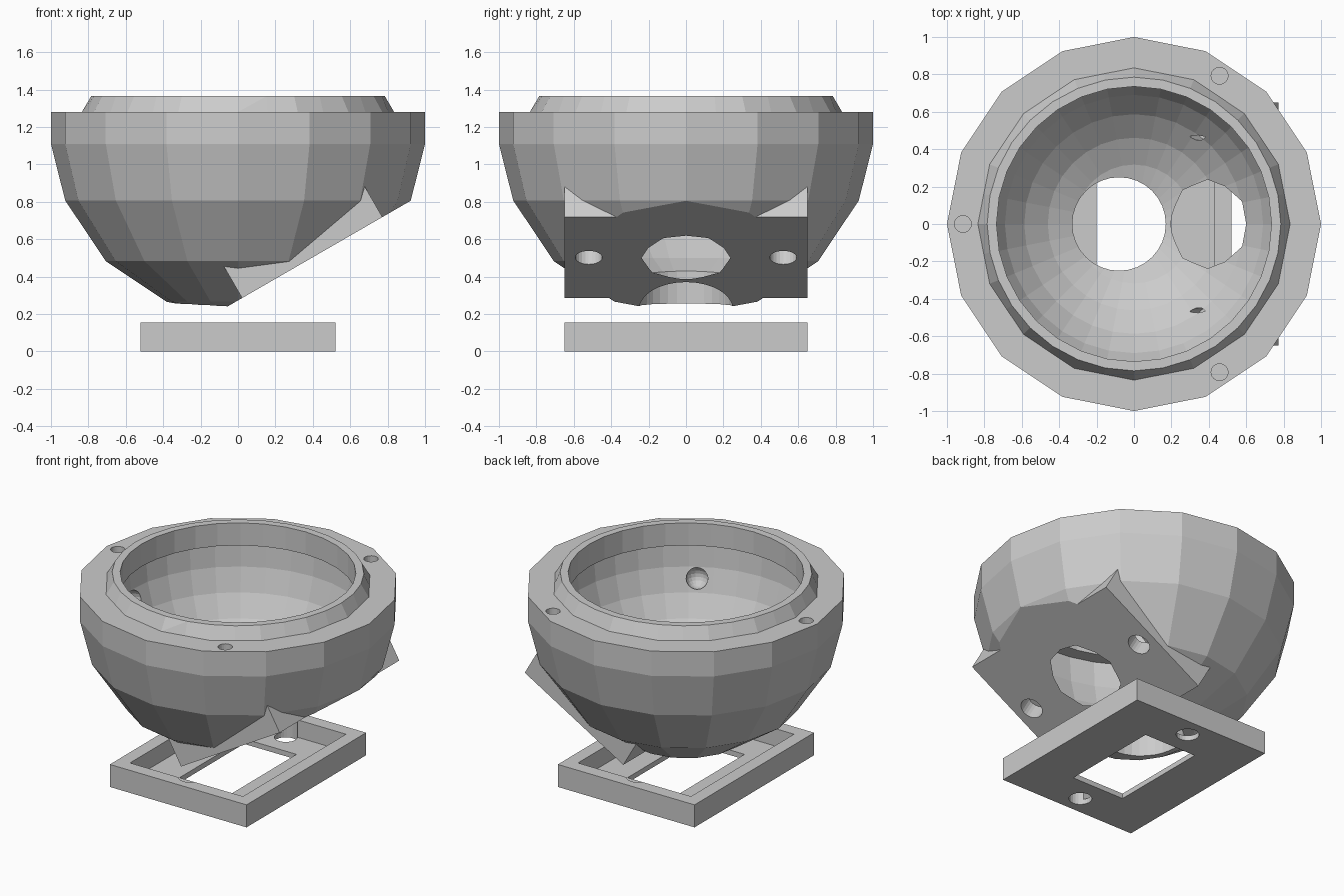
import bpy, bmesh, math
from mathutils import Matrix, Vector

if "Cube" in bpy.data.objects:
    bpy.data.objects.remove(bpy.data.objects["Cube"])

grey = bpy.data.materials.new("plain_grey")
grey.diffuse_color = (0.6, 0.6, 0.6, 1)
grey.use_nodes = True
grey.node_tree.nodes["Principled BSDF"].inputs["Base Color"].default_value = grey.diffuse_color


def finish(name, bm):
    bmesh.ops.remove_doubles(bm, verts=bm.verts, dist=1e-5)
    bmesh.ops.recalc_face_normals(bm, faces=bm.faces)
    me = bpy.data.meshes.new(name)
    bm.to_mesh(me)
    bm.free()
    me.materials.append(grey)
    ob = bpy.data.objects.new(name, me)
    bpy.context.collection.objects.link(ob)
    return ob


def lathe(name, profile, segs):
    """Closed solid of revolution; a radius may be a function of the index."""
    bm = bmesh.new()
    rings = []
    for r, z in profile:
        if r == 0:
            rings.append([bm.verts.new((0, 0, z))] * segs)
            continue
        ring = []
        for i in range(segs):
            a = 2 * math.pi * i / segs
            rr = r(i) if callable(r) else r
            ring.append(bm.verts.new((rr * math.cos(a), rr * math.sin(a), z)))
        rings.append(ring)
    for lo, hi in zip(rings, rings[1:]):
        for i in range(segs):
            j = (i + 1) % segs
            quad = list(dict.fromkeys((lo[i], lo[j], hi[j], hi[i])))
            bm.faces.new(quad)
    return finish(name, bm)


def box(name, lo, hi, matrix=Matrix()):
    lo, hi = Vector(lo), Vector(hi)
    bm = bmesh.new()
    m = matrix @ Matrix.Translation((lo + hi) / 2) @ Matrix.Diagonal((*(hi - lo), 1))
    bmesh.ops.create_cube(bm, size=1, matrix=m)
    return finish(name, bm)


def cylinder(name, r, z0, z1, matrix=Matrix(), segs=24):
    bm = bmesh.new()
    m = matrix @ Matrix.Translation((0, 0, (z0 + z1) / 2))
    bmesh.ops.create_cone(bm, cap_ends=True, segments=segs, radius1=r, radius2=r,
                          depth=z1 - z0, matrix=m)
    return finish(name, bm)


def combine(target, other, operation="DIFFERENCE"):
    mod = target.modifiers.new("bool", "BOOLEAN")
    mod.operation, mod.solver, mod.object = operation, "EXACT", other
    bpy.context.view_layer.objects.active = target
    bpy.ops.object.modifier_apply(modifier=mod.name)
    bpy.data.objects.remove(other, do_unlink=True)


CZ = 1.19                              # centre height of the bowl spheres
place = Matrix.Translation
tilt = place((0.397, 0, 0.502)) @ Matrix.Rotation(math.radians(-30), 4, "Y")

# Outer bowl: low-poly sphere with a straight rim
outer = [(0, CZ - 1)]
outer += [(math.sin(a), CZ - math.cos(a)) for a in (math.pi * k / 8 for k in (1, 2, 3))]
outer += [(1, 1.11), (1, 1.28), (0, 1.28)]
bowl = lathe("bowl", outer, 16)

# Tapered lip: 16 sides at the foot, 32 at the top
foot = lambda i: 0.835 * (1 if i % 2 == 0 else math.cos(math.pi / 16))
lip = lathe("lip", [(0, 1.15), (0.78, 1.15), (foot, 1.28), (0.785, 1.365), (0, 1.365)], 32)
combine(bowl, lip, "UNION")

# Tilted mounting block, then trim everything under its plane
combine(bowl, box("block", (-0.433, -0.65, -0.05), (0.433, 0.65, 0.35), tilt), "UNION")
combine(bowl, box("trim", (-2, -2, -2), (2, 2, 0), tilt))

# Ball cavity with a narrower mouth; it breaks through the tilted face
R = 0.83
cavity = [(0, CZ - R)]
cavity += [(R * math.sin(a), CZ - R * math.cos(a)) for a in (math.pi * k / 16 for k in range(1, 9))]
cavity += [(R, 1.21), (0.735, 1.21), (0.735, 1.5), (0, 1.5)]
combine(bowl, lathe("cavity", cavity, 32))

# Round opening in the bottom
combine(bowl, cylinder("drain", 0.25, 0, 0.6, place((-0.08, 0, 0)), 32))

# Three rim screw holes, each above a round bearing pocket
for deg in (60, 180, 300):
    c, s = math.cos(math.radians(deg)), math.sin(math.radians(deg))
    combine(bowl, cylinder("rim_hole", 0.045, 1.13, 1.4, place((0.915 * c, 0.915 * s, 0))))
    bm = bmesh.new()
    bmesh.ops.create_uvsphere(bm, u_segments=16, v_segments=10, radius=0.07,
                              matrix=place((0.8 * c, 0.8 * s, 0.955)))
    combine(bowl, finish("pocket", bm))

# Base plate: shallow tray with a window
plate = box("base_plate", (-0.52, -0.65, 0), (0.52, 0.65, 0.155))
combine(plate, box("recess", (-0.43, -0.56, 0.035), (0.43, 0.56, 0.3)))
combine(plate, box("window", (-0.2, -0.35, -0.1), (0.2, 0.35, 0.3)))

# Matching screw holes in the tilted face and the plate
for y in (-0.52, 0.52):
    combine(bowl, cylinder("face_hole", 0.072, -0.1, 0.115, tilt @ place((0, y, 0))))
    combine(plate, cylinder("plate_hole", 0.072, -0.1, 0.3, place((0, y, 0))))
